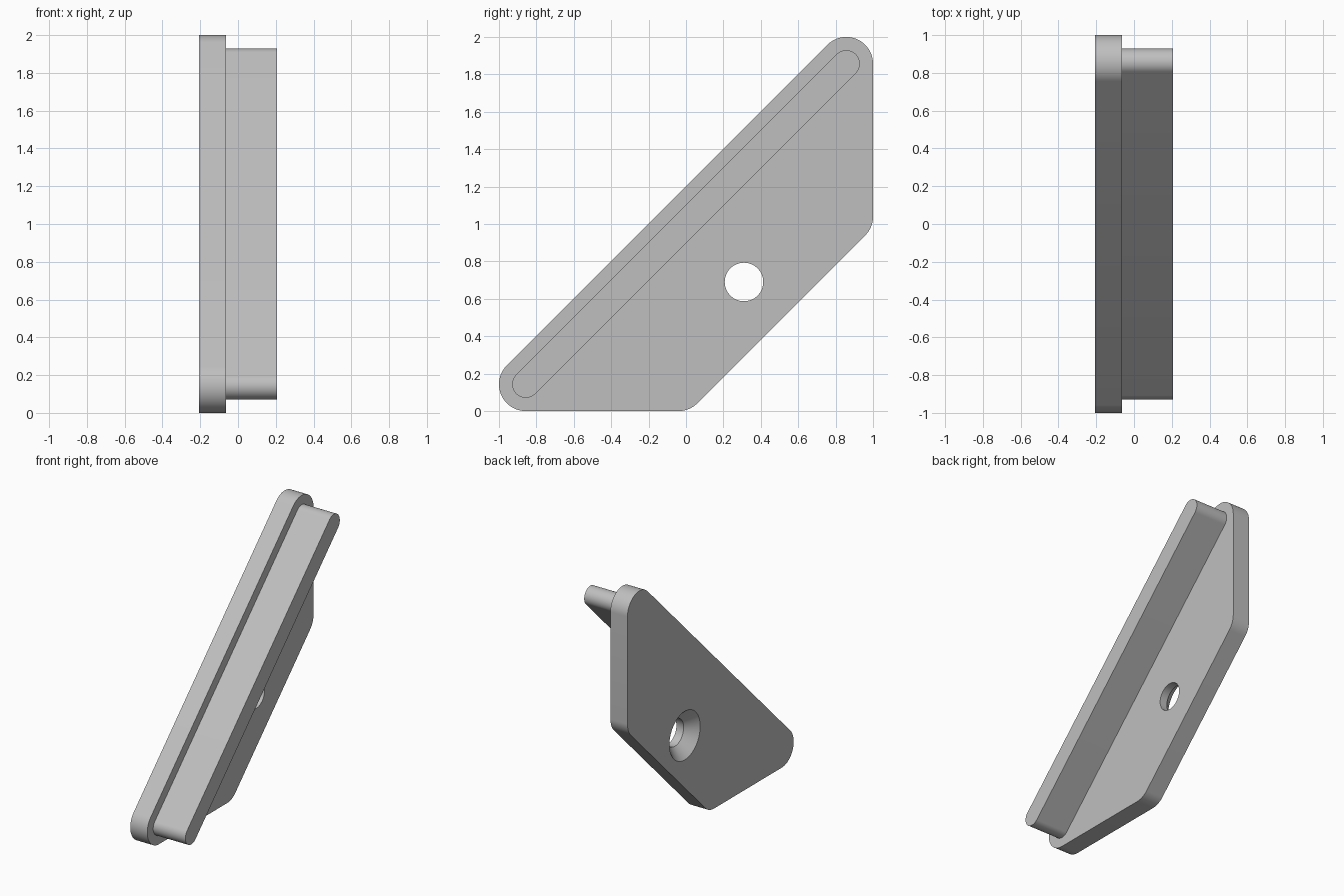
import bpy, bmesh
from math import atan2, cos, sin, pi, radians, tau

cube = bpy.data.objects.get("Cube")
if cube:
    bpy.data.objects.remove(cube)

grey = bpy.data.materials.new("light grey")
grey.use_nodes = True
colour = (0.52, 0.52, 0.52, 1)
grey.diffuse_color = colour
grey.node_tree.nodes["Principled BSDF"].inputs["Base Color"].default_value = colour

BACK, FACE, TIP = -0.207, -0.064, 0.207   # x of plate back, plate face, bar end
LOW, HIGH = (-0.857, 0.143), (0.857, 1.857)


def rounded_outline(centres, radius, step=radians(5)):
    """Outline (y, z) around counter-clockwise corner circles of equal radius."""
    points = []
    count = len(centres)
    for i, (y, z) in enumerate(centres):
        before, after = centres[i - 1], centres[(i + 1) % count]
        start = atan2(z - before[1], y - before[0]) - pi / 2
        end = atan2(after[1] - z, after[0] - y) - pi / 2
        turn = (end - start) % tau
        steps = max(1, round(turn / step))
        for k in range(steps + 1):
            a = start + turn * k / steps
            points.append((y + radius * cos(a), z + radius * sin(a)))
    return points


def loft(name, sections):
    """Solid through matching outlines, each given as (x, outline)."""
    bm = bmesh.new()
    rings = [[bm.verts.new((x, y, z)) for y, z in outline] for x, outline in sections]
    for a, b in zip(rings, rings[1:]):
        for i in range(len(a)):
            bm.faces.new((a[i - 1], a[i], b[i], b[i - 1]))
    bm.faces.new(rings[0])
    bm.faces.new(rings[-1])
    bmesh.ops.recalc_face_normals(bm, faces=bm.faces)
    mesh = bpy.data.meshes.new(name)
    bm.to_mesh(mesh)
    bm.free()
    mesh.materials.append(grey)
    obj = bpy.data.objects.new(name, mesh)
    bpy.context.collection.objects.link(obj)
    return obj


def circle(radius, y=0.31, z=0.69, sides=64):
    return [(y + radius * cos(tau * i / sides), z + radius * sin(tau * i / sides))
            for i in range(sides)]


# Flat plate with rounded corners
plate = loft("plate", [(x, rounded_outline([LOW, (-0.04, 0.143), (0.857, 1.04), HIGH], 0.143))
                       for x in (BACK, FACE)])

# Countersunk screw hole, widening towards the back
cutter = loft("hole_cutter", [(BACK - 0.02, circle(0.205)), (BACK + 0.082, circle(0.103)),
                              (FACE + 0.05, circle(0.103))])
cutter.hide_render = True
cut = plate.modifiers.new("screw hole", "BOOLEAN")
cut.operation = "DIFFERENCE"
cut.solver = "EXACT"
cut.object = cutter
bpy.context.view_layer.objects.active = plate
bpy.ops.object.modifier_apply(modifier=cut.name)
bpy.data.objects.remove(cutter)

# Raised bar along the sloping edge
bar = loft("bar", [(x, rounded_outline([LOW, HIGH], 0.072)) for x in (FACE - 0.005, TIP)])

for obj in (plate, bar):
    bpy.ops.object.select_all(action="DESELECT")
    obj.select_set(True)
    bpy.context.view_layer.objects.active = obj
    bpy.ops.object.shade_smooth_by_angle(angle=radians(30))
